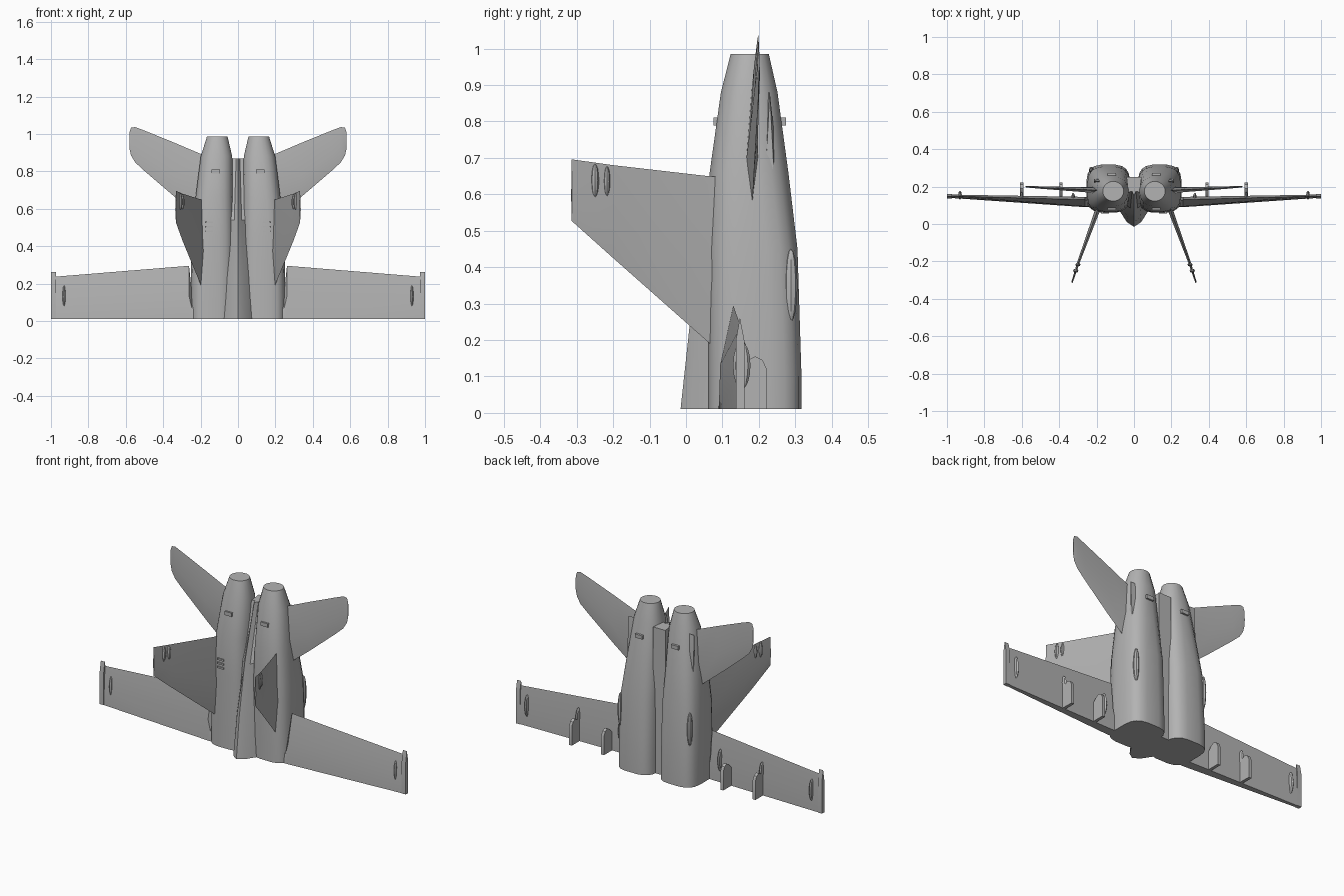
import bpy, bmesh, math
from mathutils import Vector

cube = bpy.data.objects.get("Cube")
if cube:
    bpy.data.objects.remove(cube, do_unlink=True)

GREY = (0.45, 0.45, 0.45, 1.0)
paint = bpy.data.materials.new("airframe grey")
paint.use_nodes = True
paint.diffuse_color = GREY
shader = next(n for n in paint.node_tree.nodes if n.type == 'BSDF_PRINCIPLED')
shader.inputs["Base Color"].default_value = GREY


def finish(name, bm, mirror=True, angle=30):
    """Turn a bmesh into a painted object, mirrored across x."""
    bmesh.ops.recalc_face_normals(bm, faces=bm.faces[:])
    mesh = bpy.data.meshes.new(name)
    bm.to_mesh(mesh)
    bm.free()
    mesh.materials.append(paint)
    ob = bpy.data.objects.new(name, mesh)
    bpy.context.scene.collection.objects.link(ob)
    bpy.ops.object.select_all(action='DESELECT')
    ob.select_set(True)
    bpy.context.view_layer.objects.active = ob
    bpy.ops.object.shade_smooth_by_angle(angle=math.radians(angle))
    if mirror:
        mod = ob.modifiers.new("Mirror", 'MIRROR')
        mod.use_mirror_merge = False
    return ob


def loft(name, loops, mirror=True, angle=30):
    """Skin a row of closed loops and cap both ends."""
    bm = bmesh.new()
    rings = [[bm.verts.new(p) for p in loop] for loop in loops]
    n = len(rings[0])
    for a, b in zip(rings, rings[1:]):
        for i in range(n):
            j = (i + 1) % n
            bm.faces.new((a[i], a[j], b[j], b[i]))
    bm.faces.new(rings[0])
    bm.faces.new(rings[-1])
    return finish(name, bm, mirror, angle)


def blade(name, stations):
    """Thin surface from (leading point, trailing point, thickness, normal)."""
    loops = []
    for lead, trail, thick, normal in stations:
        lead, trail = Vector(lead), Vector(trail)
        off = Vector(normal).normalized() * thick / 2
        mid = lead.lerp(trail, 0.4)
        loops.append([lead, mid + off, trail, mid - off])
    return loft(name, loops)


def pod(name, centre, half):
    """Slim ellipsoid fairing."""
    bm = bmesh.new()
    bmesh.ops.create_uvsphere(bm, u_segments=8, v_segments=8, radius=1)
    for v in bm.verts:
        v.co = Vector(c + h * k for c, h, k in zip(centre, half, v.co))
    finish(name, bm)


def box(name, centre, size):
    bm = bmesh.new()
    bmesh.ops.create_cube(bm, size=1)
    for v in bm.verts:
        v.co = Vector(c + s * k for c, s, k in zip(centre, size, v.co))
    finish(name, bm)


def superellipse(z, x0, x1, y0, y1, power, count=20):
    loop = []
    for i in range(count):
        t = math.tau * (i + 0.5) / count
        c, s = math.cos(t), math.sin(t)
        x = (x0 + x1) / 2 + (x1 - x0) / 2 * math.copysign(abs(c) ** (2 / power), c)
        y = (y0 + y1) / 2 + (y1 - y0) / 2 * math.copysign(abs(s) ** (2 / power), s)
        loop.append((x, y, z))
    return loop


# Twin engine nacelles: boxy at the cut, round at the nozzles
loft("engine_nacelles", [superellipse(*s) for s in (
    (0.01, 0.02, 0.255, 0.06, 0.318, 3.4),
    (0.10, 0.02, 0.255, 0.06, 0.318, 3.4),
    (0.45, 0.02, 0.25, 0.06, 0.307, 3.2),
    (0.66, 0.025, 0.228, 0.064, 0.282, 2.7),
    (0.88, 0.03, 0.20, 0.095, 0.252, 2.3),
    (0.985, 0.055, 0.167, 0.122, 0.228, 2))])

# Tapering spine and the filler between the nacelles
spine = []
for z, ridge, shoulder, width, base in (
        (0.01, -0.015, 0.038, 0.08, 0.075), (0.24, 0.01, 0.032, 0.065, 0.085),
        (0.54, 0.06, 0.02, 0.04, 0.10), (0.87, 0.15, 0.01, 0.03, 0.17)):
    half = [(shoulder, ridge + 0.025), (width, base), (0.04, 0.25)]
    loop = [(0, ridge)] + half + [(-x, y) for x, y in reversed(half)]
    spine.append([(x, y, z) for x, y in loop])
loft("spine", spine, mirror=False)

# Wings, cut flat at the front, with a gap beside the body
wing = []
for x, top, low, tail_y, tail_z in (
        (0.19, 0.085, 0.145, 0.12, 0.14), (0.245, 0.09, 0.145, 0.125, 0.14),
        (0.262, 0.09, 0.145, 0.13, 0.295), (0.975, 0.139, 0.157, 0.15, 0.237)):
    wing.append([(x, top, 0.01), (x, top + 0.004, tail_z * 0.45), (x, tail_y, tail_z),
                 (x, low, tail_z * 0.45), (x, low, 0.01)])
loft("wings", wing)

# Wing tip rails with pointed ends
loft("tip_rails", [[(x, 0.137, 0.01), (x, 0.137, 0.20), (x, 0.148, 0.262),
                    (x, 0.16, 0.20), (x, 0.16, 0.01)] for x in (0.974, 1.0)])

# Canted vertical fins
cant = (0.95, 0.31, 0)
blade("vertical_fins", (
    ((0.19, 0.10, 0.165), (0.19, 0.10, 0.648), 0.03, cant),
    ((0.2, 0.06, 0.195), (0.2, 0.06, 0.65), 0.026, cant),
    ((0.295, -0.2, 0.425), (0.295, -0.2, 0.68), 0.014, cant),
    ((0.332, -0.314, 0.527), (0.332, -0.314, 0.696), 0.008, cant)))
pod("fin_lamp_pods", (0.311, -0.25, 0.637), (0.014, 0.011, 0.047))
pod("fin_sensor_pods", (0.3, -0.217, 0.635), (0.014, 0.009, 0.042))

# Swept tailplanes
blade("tailplanes", [((x, y, lead), (x, y, trail), t, (0, 1, 0)) for x, y, lead, trail, t in (
    (0.18, 0.18, 0.535, 0.885, 0.034), (0.34, 0.187, 0.665, 0.953, 0.022),
    (0.5, 0.195, 0.802, 1.018, 0.013), (0.55, 0.198, 0.848, 1.037, 0.01),
    (0.572, 0.199, 0.885, 1.033, 0.008), (0.58, 0.2, 0.92, 1.01, 0.006))])

# Slim fairings below the tailplane roots
blade("tailplane_fairings", [((x, y, 0.56), (x, y, 0.88), t, (0, 1, 0))
                             for x, y, t in ((0.17, 0.225, 0.05), (0.215, 0.23, 0.02))])

# Underwing pylons and hinge fairings
for label, px in (("inner", 0.39), ("outer", 0.6)):
    outline = ((0.13, 0.01), (0.222, 0.01), (0.222, 0.12), (0.21, 0.145),
               (0.19, 0.155), (0.17, 0.145), (0.13, 0.10))
    loft(label + "_pylons", [[(px + dx, y, z) for y, z in outline] for dx in (-0.009, 0.009)])
for label, px, y, z in (("inner", 0.325, 0.143, 0.14), ("middle", 0.6, 0.148, 0.14),
                        ("outer", 0.93, 0.153, 0.13)):
    pod(label + "_hinge_fairings", (px, y, z), (0.01, 0.024, 0.065))

# Belly blisters on the outer lower corners
pod("belly_blisters", (0.227, 0.288, 0.35), (0.014, 0.018, 0.1))

# Small scoops and louvres
box("upper_scoops", (0.118, 0.086, 0.8), (0.046, 0.02, 0.022))
box("belly_scoops", (0.118, 0.264, 0.8), (0.046, 0.02, 0.022))
for i in range(3):
    box("louvre_%d" % (i + 1), (0.155, 0.061, 0.48 + i * 0.024), (0.042, 0.012, 0.01))
